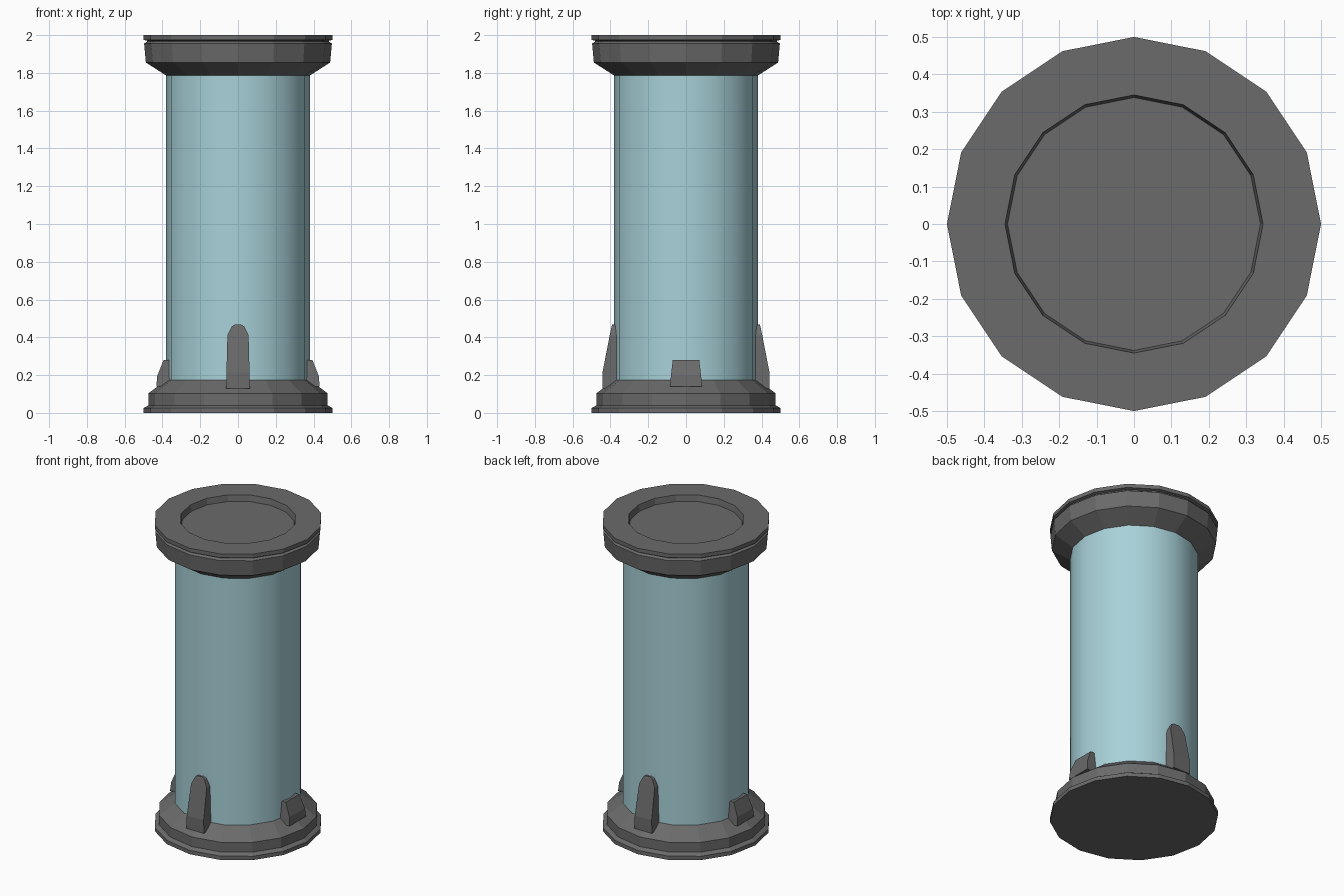
import bpy, bmesh, math
from mathutils import Matrix

if "Cube" in bpy.data.objects:
    bpy.data.objects.remove(bpy.data.objects["Cube"])

SIDES = 16


def material(name, rgb):
    m = bpy.data.materials.new(name)
    m.diffuse_color = (*rgb, 1)
    m.use_nodes = True
    m.node_tree.nodes["Principled BSDF"].inputs["Base Color"].default_value = m.diffuse_color
    return m


METAL = material("dark_grey_metal", (0.145, 0.145, 0.145))
GLASS = material("pale_blue_glass", (0.39, 0.64, 0.69))


def finish(bm, name, mat, smooth=False):
    bmesh.ops.recalc_face_normals(bm, faces=bm.faces)
    for f in bm.faces:
        f.smooth = smooth
    me = bpy.data.meshes.new(name)
    bm.to_mesh(me)
    bm.free()
    me.materials.append(mat)
    ob = bpy.data.objects.new(name, me)
    bpy.context.collection.objects.link(ob)
    return ob


def lathe(name, profile, mat, smooth=False, caps=True):
    """Turn a (radius, height) profile around z."""
    bm = bmesh.new()
    rings = []
    for r, z in profile:
        rings.append([bm.verts.new((r * math.cos(a), r * math.sin(a), z))
                      for a in (2 * math.pi * i / SIDES for i in range(SIDES))])
    for lo, hi in zip(rings, rings[1:]):
        for i in range(SIDES):
            j = (i + 1) % SIDES
            bm.faces.new((lo[i], lo[j], hi[j], hi[i]))
    if caps:
        bm.faces.new(rings[0])
        bm.faces.new(rings[-1])
    return finish(bm, name, mat, smooth)


def fin(name, sections, angle):
    """Clamp facing -y; sections are (half width, outer radius, height)."""
    bm = bmesh.new()
    inner = 0.35
    rows = []
    for w, r, z in sections:
        rows.append([bm.verts.new(p) for p in
                     ((-w, -inner, z), (-w, -r, z), (w, -r, z), (w, -inner, z))])
    for lo, hi in zip(rows, rows[1:]):
        for i in range(4):
            j = (i + 1) % 4
            bm.faces.new((lo[i], lo[j], hi[j], hi[i]))
    bm.faces.new(rows[0])
    bm.faces.new(rows[-1])
    bm.transform(Matrix.Rotation(angle, 4, 'Z'))
    return finish(bm, name, METAL)


# Stepped base
lathe("base", [(0.5, 0), (0.5, 0.025), (0.475, 0.04), (0.475, 0.103),
               (0.38, 0.174), (0.36, 0.174)], METAL)

# Tube
lathe("glass_tube", [(0.38, 0.16), (0.38, 1.80)], GLASS, smooth=True, caps=False)

# Lid with a groove and a shallow recess on top
lathe("lid", [(0.36, 1.786), (0.38, 1.786), (0.488, 1.855), (0.497, 1.955),
              (0.482, 1.965), (0.482, 1.970), (0.5, 1.975), (0.5, 2.0),
              (0.345, 2.0), (0.338, 1.96)], METAL)

# Tall clamps front and back, short clamps on the sides
TALL = [(0.063, 0.442, 0.13), (0.061, 0.442, 0.215), (0.056, 0.404, 0.41),
        (0.034, 0.394, 0.457), (0.018, 0.391, 0.467)]
SHORT = [(0.085, 0.432, 0.14), (0.080, 0.428, 0.195), (0.070, 0.394, 0.28)]
for label, sections, angle in (("front_clamp", TALL, 0), ("back_clamp", TALL, math.pi),
                               ("right_clamp", SHORT, math.pi / 2),
                               ("left_clamp", SHORT, -math.pi / 2)):
    fin(label, sections, angle)
